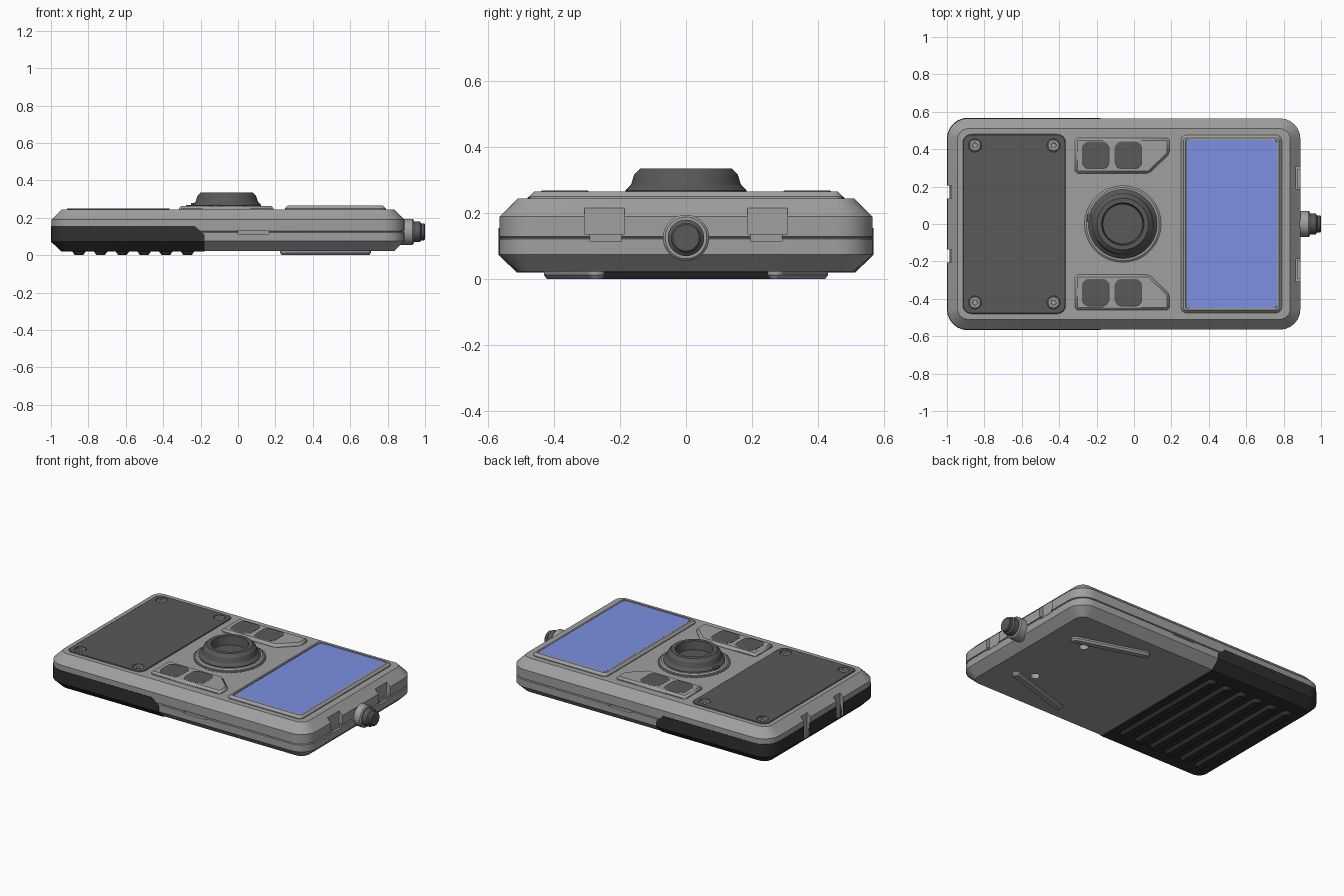
import bpy, bmesh, math
from mathutils import Matrix, Vector

if "Cube" in bpy.data.objects:
    bpy.data.objects.remove(bpy.data.objects["Cube"])


def material(name, col):
    m = bpy.data.materials.new(name)
    m.diffuse_color = (*col, 1)
    m.use_nodes = True
    m.node_tree.nodes["Principled BSDF"].inputs["Base Color"].default_value = m.diffuse_color
    return m


DARK = material("dark_grey", (0.1, 0.1, 0.1))
RUBBER = material("rubber", (0.03, 0.03, 0.03))
BLUE = material("screen_blue", (0.2, 0.28, 0.75))
BODY = material("body_grey", (0.35, 0.35, 0.35))


def rrect(x0, x1, y0, y1, r, z, inset=0.0, n=6):
    """Rounded rectangle ring at height z."""
    x0, x1, y0, y1 = x0 + inset, x1 - inset, y0 + inset, y1 - inset
    r = max(r - inset, 0.008)
    pts = []
    for k, (cx, cy) in enumerate([(x1 - r, y1 - r), (x0 + r, y1 - r), (x0 + r, y0 + r), (x1 - r, y0 + r)]):
        for i in range(n + 1):
            a = math.pi / 2 * (k + i / n)
            pts.append((cx + r * math.cos(a), cy + r * math.sin(a), z))
    return pts


def circle(r, z, n=48, tooth=0.0):
    return [((r - tooth * (i % 2)) * math.cos(math.tau * i / n),
             (r - tooth * (i % 2)) * math.sin(math.tau * i / n), z) for i in range(n)]


def loft(name, rings, mat=None, matrix=None):
    """Skin a stack of rings and cap both ends."""
    bm = bmesh.new()
    loops = [[bm.verts.new(p) for p in ring] for ring in rings]
    n = len(loops[0])
    for a, b in zip(loops, loops[1:]):
        for i in range(n):
            j = (i + 1) % n
            bm.faces.new((a[i], a[j], b[j], b[i]))
    bm.faces.new(loops[0][::-1])
    bm.faces.new(loops[-1])
    if matrix:
        bm.transform(matrix)
    bmesh.ops.recalc_face_normals(bm, faces=bm.faces)
    me = bpy.data.meshes.new(name)
    bm.to_mesh(me)
    bm.free()
    ob = bpy.data.objects.new(name, me)
    bpy.context.collection.objects.link(ob)
    if mat:
        me.materials.append(mat)
    return ob


def lathe(name, profile, mat, loc, axis_x=False, n=48):
    m = Matrix.Translation(loc)
    if axis_x:
        m = m @ Matrix.Rotation(math.pi / 2, 4, 'Y')
    return loft(name, [circle(r, z, n) for r, z in profile], mat, m)


def slab(name, x0, x1, y0, y1, r, levels, mat):
    """Rounded slab from (inset, z) levels."""
    return loft(name, [rrect(x0, x1, y0, y1, r, z, i) for i, z in levels], mat)


def box(x0, x1, y0, y1, z0, z1):
    return loft("cutter", [[(x0, y0, z), (x1, y0, z), (x1, y1, z), (x0, y1, z)] for z in (z0, z1)])


def boolean(ob, cutters, op='DIFFERENCE'):
    bpy.context.view_layer.objects.active = ob
    for c in cutters:
        c.hide_render = True
        m = ob.modifiers.new("cut", 'BOOLEAN')
        m.object, m.operation, m.solver = c, op, 'EXACT'
        bpy.ops.object.modifier_apply(modifier=m.name)


cutters = []

# Main body: chamfered shell with a seam groove
SHELL = [(0.055, 0.023), (0, 0.075), (0, 0.121), (0.007, 0.124), (0.007, 0.126), (0, 0.129), (0, 0.19), (0.055, 0.245)]
body = slab("body_shell", -0.998, 0.89, -0.565, 0.565, 0.11, SHELL, BODY)

# Rubber grip wrapped round the lower left end
grip = slab("rubber_grip", -1.0, 0.892, -0.568, 0.568, 0.112,
            [(0.055, 0.02), (0, 0.073), (0, 0.19), (0.05, 0.24)], RUBBER)
side = [(-1.1, 0), (-0.18, 0), (-0.18, 0.11), (-0.23, 0.155), (-1.1, 0.155)]
mask = loft("grip_mask", [[(x, y, z) for x, z in side] for y in (-0.7, 0.7)])
boolean(grip, [mask], 'INTERSECT')
cutters.append(mask)

# Dark top plate
plate = slab("top_plate", -0.915, -0.365, -0.48, 0.48, 0.045,
             [(0, 0.235), (0, 0.247), (0.004, 0.25)], DARK)

# Side notches, slots and screw holes
left, shell_cuts, holes = [], [], []
for s in (1, -1):
    left.append(box(-1.1, -0.975, 0.17 * s - 0.035, 0.17 * s + 0.035, 0.06, 0.222))
    shell_cuts += [box(0.865, 1.0, 0.247 * s - 0.06, 0.247 * s + 0.06, 0.136, 0.215),
                   box(0.875, 1.0, 0.243 * s - 0.048, 0.243 * s + 0.048, 0.114, 0.1365),
                   box(0, 0.165, 0.565 * s - 0.02, 0.565 * s + 0.02, 0.113, 0.131),
                   lathe("cutter", [(0.028, 0), (0.028, 0.06)], None, (0.58, 0.225 * s, 0), n=24)]
    for x in (-0.85, -0.43):
        holes.append(lathe("cutter", [(0.035, 0.225), (0.035, 0.3)], None, (x, 0.42 * s, 0), n=32))
        lathe("plate_screw", [(0.033, 0.22), (0.033, 0.236), (0.028, 0.24), (0.015, 0.24), (0.013, 0.234)],
              BODY, (x, 0.42 * s, 0), n=32)
boolean(body, shell_cuts + left + holes)
boolean(grip, left)
boolean(plate, holes)
cutters += shell_cuts + left + holes

# Grip ribs underneath
for i in range(6):
    x = -0.85 + i * 0.116
    slab("grip_rib", x - 0.038, x + 0.038, -0.43, 0.43, 0.035, [(0, 0.03), (0.002, 0.02), (0.016, 0)], RUBBER)

# Screen bezel, screen glass and edge clips
slab("screen_bezel", 0.25, 0.79, -0.475, 0.475, 0.03,
     [(0, 0.235), (0, 0.25), (0.014, 0.265), (0.025, 0.265), (0.027, 0.256)], BODY)
slab("screen", 0.28, 0.768, -0.452, 0.452, 0.03, [(0, 0.25), (0, 0.261), (0.003, 0.263)], BLUE)

for s in (1, -1):
    # Button pods with one cut corner
    pod_pts = [(-0.315, 0.27), (0.08, 0.27), (0.19, 0.375), (0.19, 0.46), (-0.315, 0.46)]
    pod = loft("button_pod", [[(x, y * s, z) for x, y in pod_pts] for z in (0.22, 0.264)], BODY)
    bev = pod.modifiers.new("bevel", 'BEVEL')
    bev.width, bev.segments = 0.013, 1
    for x in (-0.205, -0.03):
        slab("button", x - 0.074, x + 0.074, 0.367 * s - 0.074, 0.367 * s + 0.074, 0.04,
             [(0, 0.25), (0, 0.265), (0.005, 0.268)], DARK)
    # Slanted feet
    a, b = Vector((0.25, 0.405 * s, 0)), Vector((0.685, 0.272 * s, 0))
    d, mid = b - a, (a + b) / 2
    h = d.length / 2 + 0.025
    m = Matrix.Translation(mid) @ Matrix.Rotation(math.atan2(d.y, d.x), 4, 'Z')
    loft("foot", [rrect(-h, h, -0.026, 0.026, 0.0259, z, i) for i, z in ((0, 0.03), (0, 0.012), (0.009, 0))], BODY, m)

# Dial: knurled collar, base ring, hollow knob and index nub
C = (-0.06, 0, 0)
loft("dial_collar", [circle(0.217, z, 96, 0.01) for z in (0.235, 0.253)], BODY, Matrix.Translation(C))
lathe("dial_base", [(0.205, 0.235), (0.205, 0.257), (0.195, 0.264)], BODY, C, n=64)
lathe("dial_knob", [(0.184, 0.25), (0.184, 0.268), (0.167, 0.285), (0.157, 0.317), (0.138, 0.336),
                    (0.113, 0.336), (0.106, 0.28)], DARK, C, n=64)
nub = box(-0.25, -0.215, 0.01, 0.05, 0.255, 0.278)
nub.name = "dial_index"
nub.data.materials.append(DARK)

# Side connector
P = (0, 0, 0.125)
lathe("connector_flange", [(0.07, 0.86), (0.07, 0.933), (0.063, 0.94)], BODY, P, True)
lathe("connector_plug", [(0.055, 0.93), (0.055, 0.972), (0.045, 0.98), (0.045, 0.995), (0.04, 1.0)], DARK, P, True)

for c in cutters:
    bpy.data.objects.remove(c)

# Smooth rounded corners, keep hard edges
bpy.ops.object.select_all(action='DESELECT')
for ob in bpy.context.scene.objects:
    ob.select_set(True)
bpy.context.view_layer.objects.active = body
bpy.ops.object.shade_smooth_by_angle(angle=math.radians(25))
